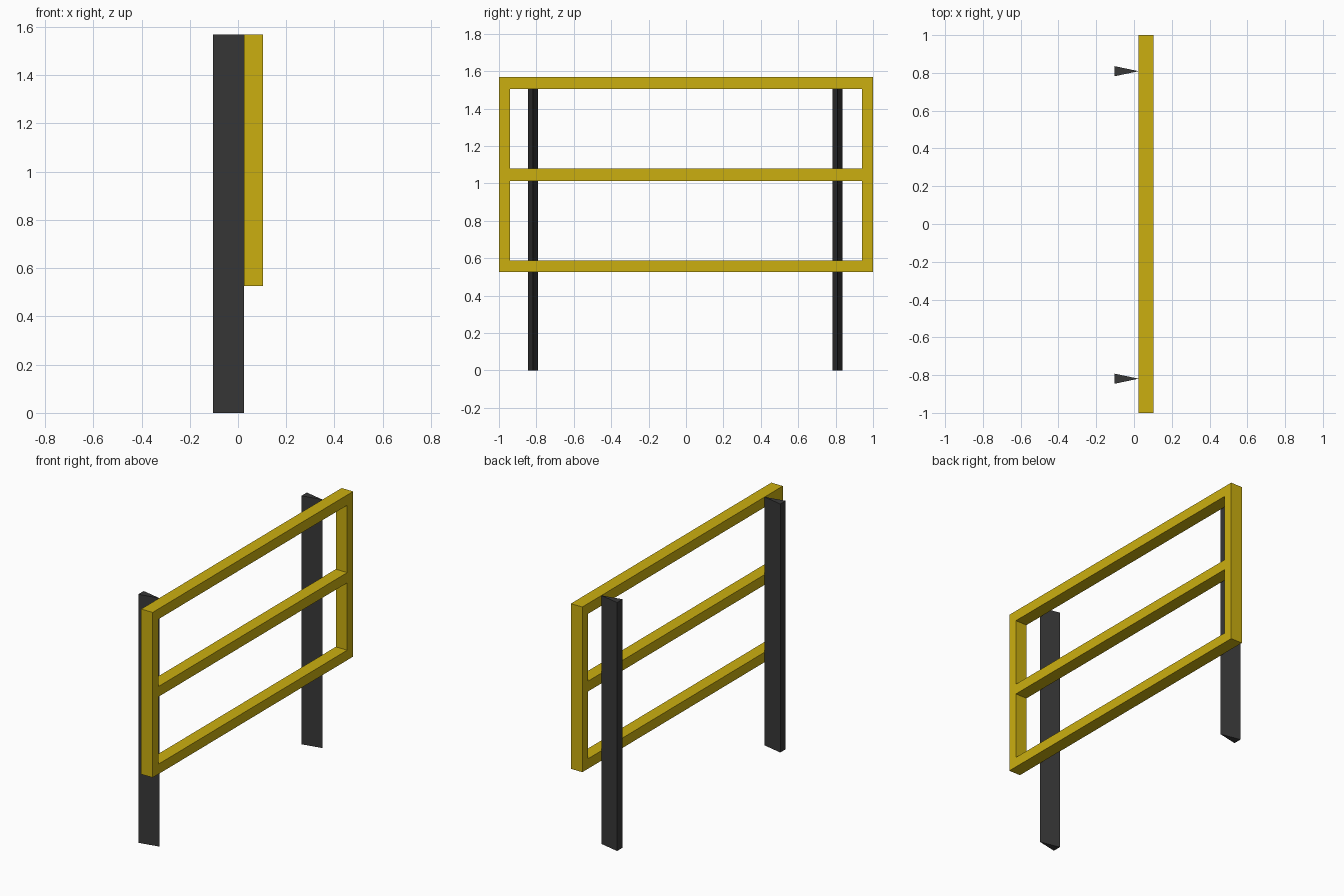
import bpy, bmesh

if "Cube" in bpy.data.objects:
    bpy.data.objects.remove(bpy.data.objects["Cube"])


def material(name, color):
    m = bpy.data.materials.new(name)
    m.diffuse_color = (*color, 1)
    m.use_nodes = True
    m.node_tree.nodes["Principled BSDF"].inputs["Base Color"].default_value = m.diffuse_color
    return m


yellow = material("yellow paint", (0.60, 0.43, 0.005))
black = material("dark grey", (0.04, 0.04, 0.04))


def extruded(name, faces, offset, mat):
    """Extrude a flat set of polygons along offset into a closed solid."""
    bm = bmesh.new()
    for pts in faces:
        bm.faces.new([bm.verts.new(p) for p in pts])
    bmesh.ops.remove_doubles(bm, verts=bm.verts, dist=1e-5)
    base = bm.faces[:]
    res = bmesh.ops.extrude_face_region(bm, geom=base, use_keep_orig=True)
    top = [g for g in res["geom"] if isinstance(g, bmesh.types.BMVert)]
    bmesh.ops.translate(bm, vec=offset, verts=top)
    bmesh.ops.recalc_face_normals(bm, faces=bm.faces)
    me = bpy.data.meshes.new(name)
    bm.to_mesh(me)
    bm.free()
    me.materials.append(mat)
    ob = bpy.data.objects.new(name, me)
    bpy.context.collection.objects.link(ob)
    return ob


# Barrier frame: grid of cells, leaving the two openings empty
ys = [-1.0, -0.941, 0.941, 1.0]
zs = [0.526, 0.589, 1.014, 1.079, 1.504, 1.569]
X0, X1 = 0.024, 0.104
cells = []
for i in range(3):
    for j in range(5):
        if i == 1 and j in (1, 3):
            continue
        a, b, c, d = ys[i], ys[i + 1], zs[j], zs[j + 1]
        cells.append([(X0, a, c), (X0, b, c), (X0, b, d), (X0, a, d)])
extruded("barrier_frame", cells, (X1 - X0, 0, 0), yellow)

# Wedge-shaped posts, narrow edge touching the frame
for name, y in (("near_post", -0.819), ("far_post", 0.809)):
    tri = [(-0.104, y - 0.027, 0), (X0, y, 0), (-0.104, y + 0.027, 0)]
    extruded(name, [tri], (0, 0, 1.569), black)
